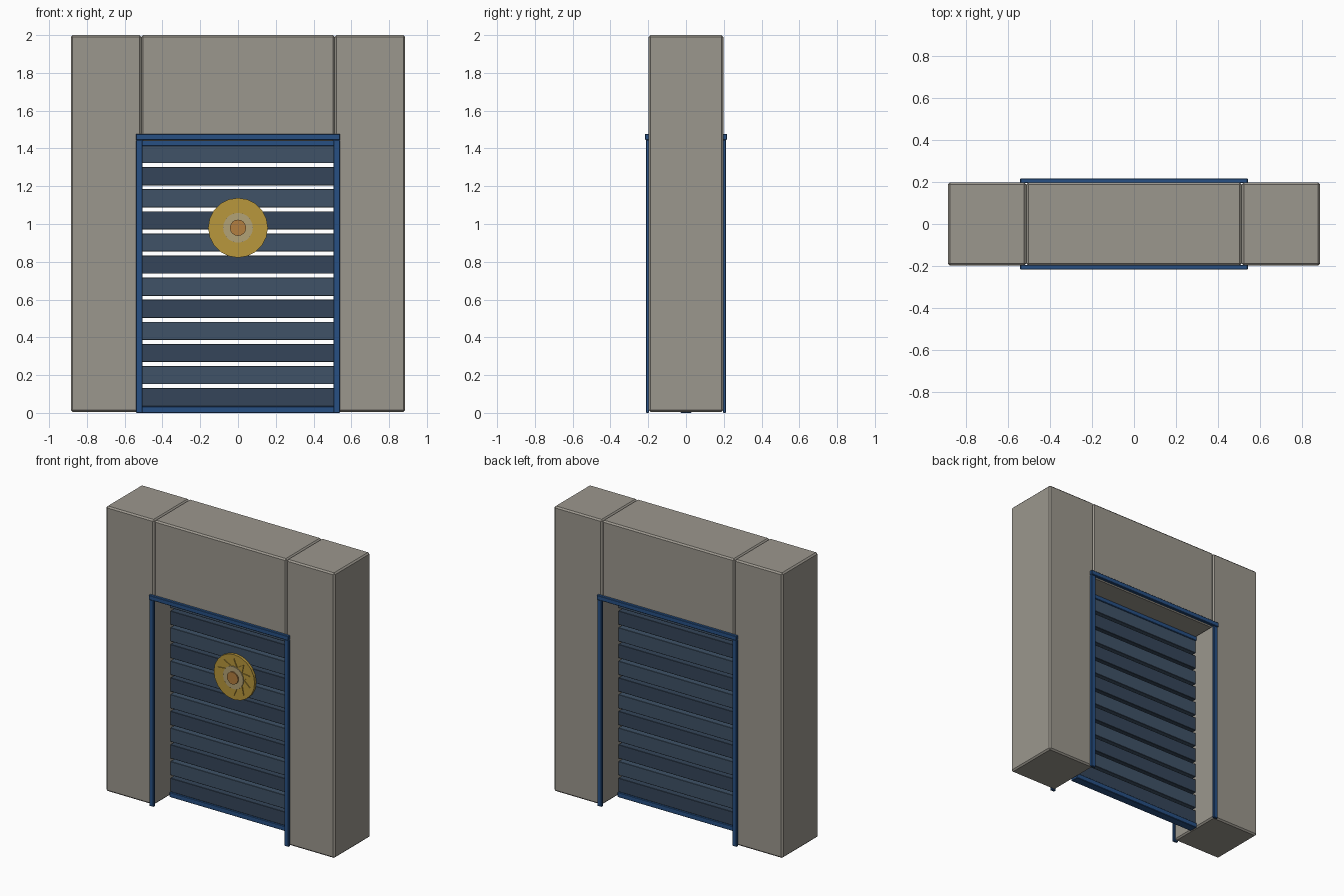
import bpy, bmesh, math
from mathutils import Matrix

if "Cube" in bpy.data.objects:
    bpy.data.objects.remove(bpy.data.objects["Cube"])


def material(name, rgb):
    m = bpy.data.materials.new(name)
    m.diffuse_color = (*rgb, 1)
    m.use_nodes = True
    m.node_tree.nodes["Principled BSDF"].inputs["Base Color"].default_value = m.diffuse_color
    return m


STONE = material("stone", (0.33, 0.31, 0.27))
BLUE = material("blue_paint", (0.02, 0.08, 0.23))
SLAT_A = material("slat_dark", (0.035, 0.06, 0.1))
SLAT_B = material("slat_light", (0.05, 0.085, 0.135))
GOLD = material("gold", (0.48, 0.31, 0.045))
PALE = material("pale_gold", (0.45, 0.36, 0.18))
AMBER = material("amber", (0.45, 0.21, 0.05))


def finish(name, bm, mat):
    bmesh.ops.recalc_face_normals(bm, faces=bm.faces)
    me = bpy.data.meshes.new(name)
    bm.to_mesh(me)
    bm.free()
    me.materials.append(mat)
    ob = bpy.data.objects.new(name, me)
    bpy.context.collection.objects.link(ob)
    return ob


def box(name, x, y, z, mat, bevel=0.0):
    """Box from (min, max) ranges, with an optional chamfer."""
    bm = bmesh.new()
    bmesh.ops.create_cube(bm, size=1)
    for v in bm.verts:
        v.co = [r[0] if c < 0 else r[1] for c, r in zip(v.co, (x, y, z))]
    if bevel:
        bmesh.ops.bevel(bm, geom=bm.edges[:], offset=bevel, segments=1, affect='EDGES')
    return finish(name, bm, mat)


def disc(name, radius, y0, y1, sides, mat):
    """Flat disc facing the front, on the medallion centre."""
    bm = bmesh.new()
    bmesh.ops.create_cone(bm, cap_ends=True, segments=sides, radius1=radius,
                          radius2=radius, depth=y1 - y0)
    bm.transform(Matrix.Translation((0, (y0 + y1) / 2, CENTRE_Z))
                 @ Matrix.Rotation(math.pi / 2, 4, 'X'))
    return finish(name, bm, mat)


# stone surround
for side, x in (("left", (-0.885, -0.512)), ("right", (0.512, 0.885))):
    box(side + "_pillar", x, (-0.198, 0.198), (0.005, 2), STONE, 0.01)
box("lintel", (-0.512, 0.512), (-0.198, 0.198), (1.44, 2), STONE, 0.01)

# blue trim around the opening, front and back
for face, s in (("front", -1), ("back", 1)):
    y = sorted((s * 0.195, s * 0.212))
    for side, x in (("left", (-0.54, -0.505)), ("right", (0.505, 0.54))):
        box(f"{face}_{side}_trim", x, y, (0, 1.445), BLUE, 0.003)
    y = sorted((s * 0.195, s * 0.217))
    box(face + "_top_trim", (-0.541, 0.541), y, (1.445, 1.477), BLUE, 0.003)

# shutter slats and rails
PITCH = 0.117
for i in range(12):
    z = 0.035 + i * PITCH
    box(f"slat_{i + 1}", (-0.508, 0.508), (-0.023, 0.023), (z, z + 0.096),
        SLAT_B if i % 2 else SLAT_A, 0.002)
box("bottom_rail", (-0.51, 0.51), (-0.03, 0.03), (0, 0.035), BLUE, 0.003)
box("top_rail", (-0.51, 0.51), (-0.03, 0.03), (1.412, 1.445), BLUE, 0.003)

# sun medallion
CENTRE_Z = 0.98
disc("medallion_disc", 0.158, -0.042, -0.022, 20, GOLD)
disc("medallion_ring", 0.079, -0.054, -0.04, 20, PALE)
disc("medallion_hub", 0.043, -0.062, -0.05, 16, AMBER)

# sun rays as raised triangular prisms
RAYS = 10
for i in range(RAYS):
    bm = bmesh.new()
    tri = [bm.verts.new((x, -0.04, z)) for x, z in ((-0.027, 0.07), (0.027, 0.07), (0, 0.13))]
    face = bm.faces.new(tri)
    top = bmesh.ops.extrude_face_region(bm, geom=[face])["geom"]
    bmesh.ops.translate(bm, vec=(0, -0.008, 0),
                        verts=[g for g in top if isinstance(g, bmesh.types.BMVert)])
    bm.transform(Matrix.Translation((0, 0, CENTRE_Z))
                 @ Matrix.Rotation(i * math.tau / RAYS, 4, 'Y'))
    finish(f"sun_ray_{i + 1}", bm, GOLD)
